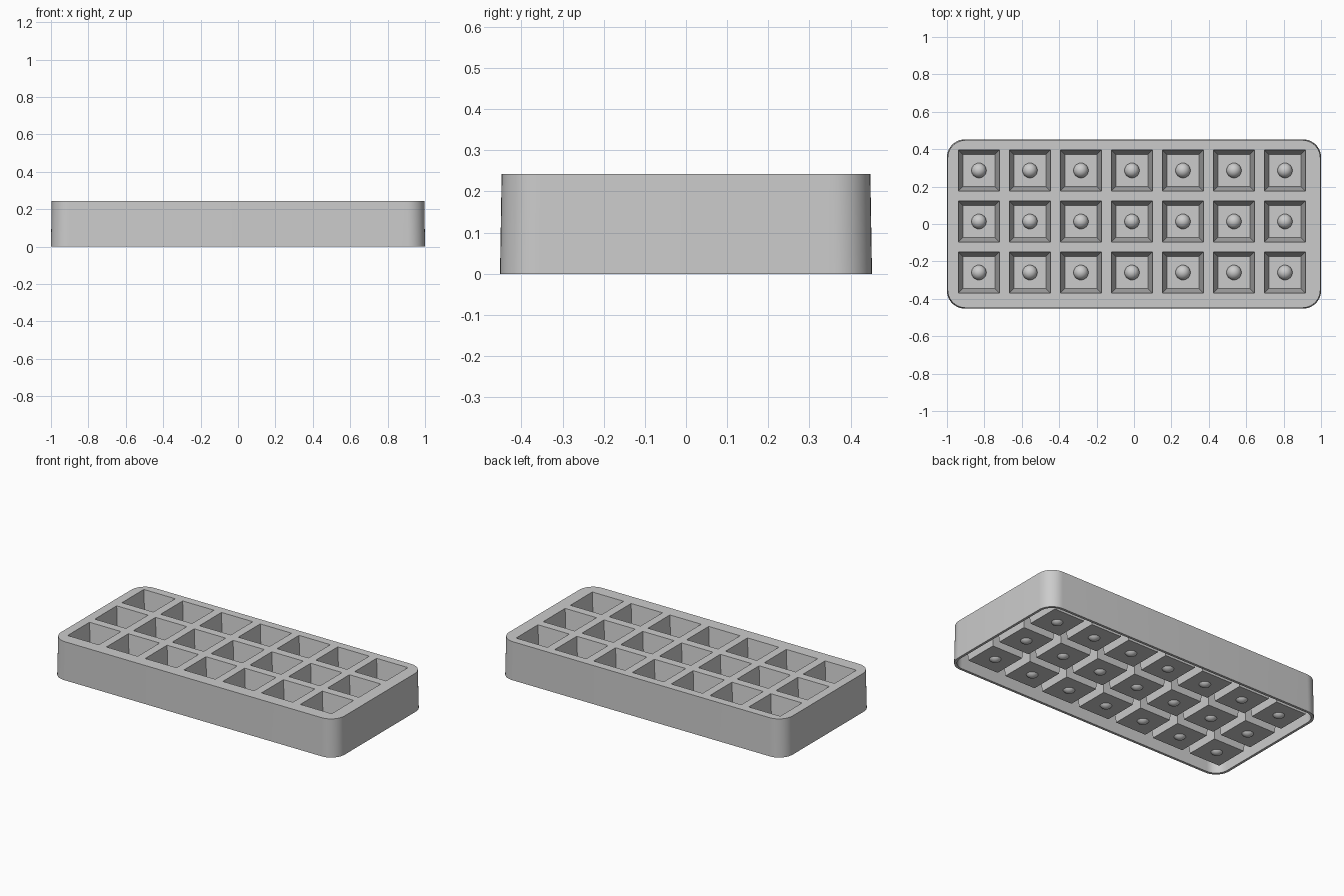
import bpy, bmesh, math
from mathutils import Matrix

if "Cube" in bpy.data.objects:
    bpy.data.objects.remove(bpy.data.objects["Cube"])

HEIGHT = 0.243
CENTRES = [(-0.011 + 0.2727 * i, 0.0134 + 0.2727 * j)
           for i in range(-3, 4) for j in (-1, 0, 1)]


def finish(name, bm):
    bmesh.ops.recalc_face_normals(bm, faces=bm.faces)
    mesh = bpy.data.meshes.new(name)
    bm.to_mesh(mesh)
    bm.free()
    ob = bpy.data.objects.new(name, mesh)
    bpy.context.collection.objects.link(ob)
    return ob


def outline(hx, hy, r, steps=10):
    """Rounded rectangle outline."""
    pts = []
    for q, (sx, sy) in enumerate([(1, 1), (-1, 1), (-1, -1), (1, -1)]):
        for k in range(steps + 1):
            a = math.pi / 2 * (q + k / steps)
            pts.append((sx * (hx - r) + r * math.cos(a), sy * (hy - r) + r * math.sin(a)))
    return pts


def loft(bm, low, z0, high, z1):
    """Closed solid between two matching outlines."""
    a = [bm.verts.new((x, y, z0)) for x, y in low]
    b = [bm.verts.new((x, y, z1)) for x, y in high]
    bm.faces.new(a[::-1])
    bm.faces.new(b)
    for i in range(len(a)):
        j = (i + 1) % len(a)
        bm.faces.new((a[i], a[j], b[j], b[i]))


def rounded_block(name, hx, hy, r, z0, z1, draft):
    bm = bmesh.new()
    loft(bm, outline(hx, hy, r), z0, outline(hx - draft, hy - draft, r), z1)
    return finish(name, bm)


def tapered_cups(name, low, high, z0, z1):
    """One tapered square block per compartment."""
    bm = bmesh.new()
    square = [(1, 1), (-1, 1), (-1, -1), (1, -1)]
    for cx, cy in CENTRES:
        loft(bm, [(cx + sx * low, cy + sy * low) for sx, sy in square], z0,
             [(cx + sx * high, cy + sy * high) for sx, sy in square], z1)
    return finish(name, bm)


def smooth(ob):
    bpy.ops.object.select_all(action='DESELECT')
    ob.select_set(True)
    bpy.context.view_layer.objects.active = ob
    bpy.ops.object.shade_smooth_by_angle(angle=math.radians(30))


# Tray: outer shell, hollow underside, cup walls, then the open wells
tray = rounded_block("tray", 1.0, 0.452, 0.095, 0, HEIGHT, 0.004)
steps = [
    ('DIFFERENCE', rounded_block("underside_cutter", 0.985, 0.437, 0.08, -0.05, 0.225, 0.004)),
    ('UNION', tapered_cups("cup_walls", 0.108, 0.124, 0.019, 0.234)),
    ('DIFFERENCE', tapered_cups("well_cutter", 0.086, 0.1125, 0.035, HEIGHT + 0.02)),
]
bpy.context.view_layer.objects.active = tray
for operation, helper in steps:
    helper.hide_render = True
    mod = tray.modifiers.new(helper.name, 'BOOLEAN')
    mod.operation = operation
    mod.solver = 'EXACT'
    mod.object = helper
    bpy.ops.object.modifier_apply(modifier=mod.name)
for operation, helper in steps:
    bpy.data.objects.remove(helper, do_unlink=True)
smooth(tray)

# Round push bumps in the middle of each cup floor
bm = bmesh.new()
for cx, cy in CENTRES:
    bmesh.ops.create_uvsphere(bm, u_segments=24, v_segments=12, radius=0.04,
                              matrix=Matrix.Translation((cx, cy, 0.04)))
smooth(finish("cup_bumps", bm))
